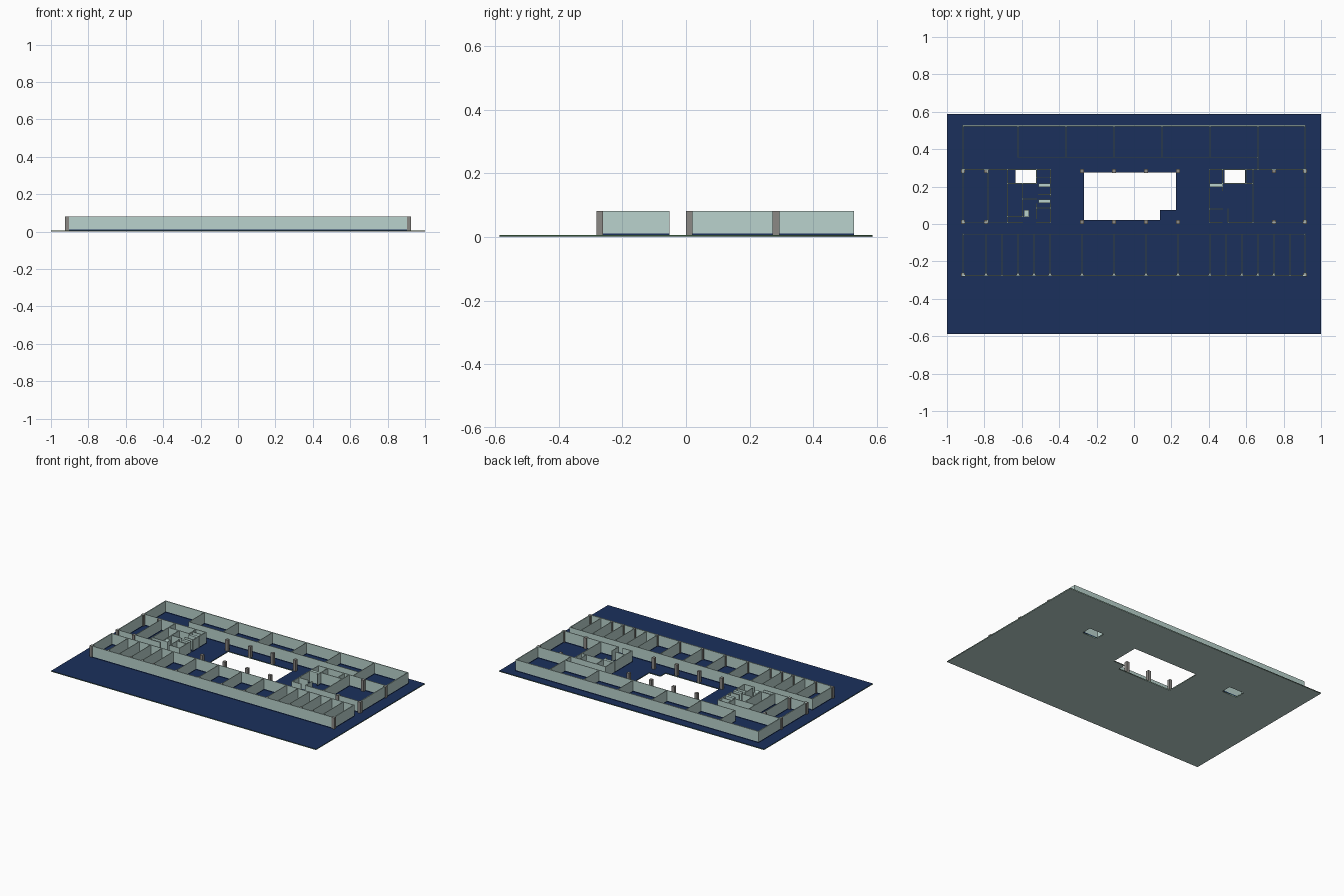
import bpy, bmesh
from mathutils import Matrix, Vector

if "Cube" in bpy.data.objects:
    bpy.data.objects.remove(bpy.data.objects["Cube"])

FLOOR, SKIRT, TOP = 0.006, 0.011, 0.082


def material(name, r, g, b):
    m = bpy.data.materials.new(name)
    m.diffuse_color = (r, g, b, 1)
    m.use_nodes = True
    m.node_tree.nodes["Principled BSDF"].inputs["Base Color"].default_value = m.diffuse_color
    return m


TEAL = material("pale_teal", 0.49, 0.65, 0.61)
NAVY = material("navy", 0.011, 0.03, 0.107)
GREEN = material("green", 0.12, 0.28, 0.08)
GREY = material("warm_grey", 0.26, 0.25, 0.235)


def boxes(name, rects, z0, z1, mat):
    """One object made of upright boxes given as (x0, y0, x1, y1)."""
    bm = bmesh.new()
    for x0, y0, x1, y1 in rects:
        mtx = (Matrix.Translation(((x0 + x1) / 2, (y0 + y1) / 2, (z0 + z1) / 2))
               @ Matrix.Diagonal((abs(x1 - x0), abs(y1 - y0), z1 - z0, 1)))
        bmesh.ops.create_cube(bm, size=1, matrix=mtx)
    me = bpy.data.meshes.new(name)
    bm.to_mesh(me)
    bm.free()
    me.materials.append(mat)
    ob = bpy.data.objects.new(name, me)
    bpy.context.collection.objects.link(ob)
    return ob


def walls(name, lines, t):
    """Walls along axis-aligned centre lines, with a navy skirting below."""
    h = t / 2
    rects = [(min(a, c) - h, min(b, d) - h, max(a, c) + h, max(b, d) + h)
             for a, b, c, d in lines]
    boxes(name, rects, SKIRT, TOP, TEAL)
    boxes(name + "_skirting", rects, FLOOR, SKIRT, NAVY)


def rect(x0, y0, x1, y1):
    return [(x0, y0), (x1, y0), (x1, y1), (x0, y1)]


def plate(name, loops, z0, z1, mat):
    """Flat plate: first loop is the outline, the others are openings."""
    cu = bpy.data.curves.new(name, 'CURVE')
    cu.dimensions = '2D'
    cu.fill_mode = 'BOTH'
    cu.extrude = (z1 - z0) / 2
    for pts in loops:
        s = cu.splines.new('POLY')
        s.points.add(len(pts) - 1)
        for p, (x, y) in zip(s.points, pts):
            p.co = (x, y, 0, 1)
        s.use_cyclic_u = True
    tmp = bpy.data.objects.new(name + "_curve", cu)
    bpy.context.collection.objects.link(tmp)
    dg = bpy.context.evaluated_depsgraph_get()
    me = bpy.data.meshes.new_from_object(tmp.evaluated_get(dg))
    bpy.data.objects.remove(tmp)
    me.transform(Matrix.Translation((0, 0, (z0 + z1) / 2)))
    me.materials.clear()
    me.materials.append(mat)
    ob = bpy.data.objects.new(name, me)
    bpy.context.collection.objects.link(ob)


# Floor slab in three layers, with the atrium and two stair openings
atrium = [(-0.267, 0.022), (0.139, 0.022), (0.139, 0.076), (0.225, 0.076),
          (0.225, 0.276), (-0.267, 0.276)]
loops = [rect(-1, -0.587, 1, 0.587), atrium,
         rect(-0.634, 0.219, -0.521, 0.289), rect(0.484, 0.219, 0.594, 0.289)]
plate("slab_base", loops, 0, 0.003, TEAL)
plate("slab_edge", loops, 0.003, 0.005, GREEN)
plate("floor_finish", loops, 0.005, FLOOR, NAVY)

# Plan lines
E = 0.914
N, NC, CN, CS, COR, S = 0.525, 0.357, 0.292, 0.009, -0.055, -0.276


def bay(n):
    return -0.791 + 0.0855 * n


# Outer walls
walls("outer_walls", [(-E, N, E, N), (-E, S, E, S)]
      + [(s * E, a, s * E, b) for s in (-1, 1)
         for a, b in ((CN, N), (CS, CN), (S, COR))], 0.006)

# South rooms: corridor wall and partitions
walls("south_partitions", [(-E, COR, E, COR)]
      + [(bay(n), S, bay(n), COR)
         for n in (0, 1, 2, 3, 4, 6, 8, 10, 12, 14, 15, 16, 17, 18, 19)], 0.004)

# North rooms: corridor wall and partitions
L, R = bay(2), bay(17)
walls("north_partitions", [(L, NC, R, NC), (R, CN, R, NC)]
      + [(x, NC, x, N) for x in (L, -0.364, bay(8), 0.15, bay(14), R)], 0.004)

# West and east end rooms
walls("end_room_walls", [(-E, CN, -0.676, CN), (-E, CS, -0.676, CS),
                         (-0.781, CS, -0.781, CN),
                         (0.636, CN, E, CN), (0.636, CS, E, CS)], 0.004)

# West service core
W0, W1 = -0.676, -0.447
walls("west_core_walls", [
    (W0, CS, W0, CN), (W1, CS, W1, 0.106), (W1, 0.15, W1, 0.19), (W1, 0.22, W1, CN),
    (W0, CN, W1, CN), (W0, CS, -0.596, CS), (-0.521, CS, W1, CS),
    (W0, 0.217, -0.521, 0.217), (-0.521, 0.217, -0.521, CN),
    (-0.521, 0.03, -0.521, 0.106), (-0.596, 0.04, -0.596, 0.217),
    (-0.596, 0.133, -0.521, 0.133), (W0, 0.04, -0.561, 0.04),
    (-0.51, 0.158, W1, 0.158), (-0.521, 0.085, W1, 0.085),
    (-0.521, 0.25, W1, 0.25)], 0.005)

# East service core
E0, E1 = 0.403, 0.636
walls("east_core_walls", [
    (E0, CS, E0, 0.19), (E0, 0.22, E0, CN), (E1, CS, E1, CN),
    (E0, CN, E1, CN), (E0, CS, 0.47, CS), (0.503, CS, E1, CS),
    (0.473, 0.18, 0.473, CN), (0.473, 0.217, E1, 0.217),
    (0.599, 0.217, 0.599, CN), (0.503, CS, 0.503, 0.08),
    (E0, 0.08, 0.473, 0.08)], 0.005)

# Solid shafts in the cores
boxes("service_shafts", [(-0.51, 0.197, W1, 0.217), (-0.51, 0.112, W1, 0.132),
                         (E0, 0.197, 0.47, 0.217), (-0.588, 0.043, -0.561, 0.076)],
      FLOOR, TOP, TEAL)

# Columns: two rows along the middle, one inside the south facade
mid = [-E, E] + [bay(n) for n in (0, 6, 8, 10, 12, 18)]
south = [-E, E] + [bay(n) for n in (0, 2, 3, 4, 6, 8, 10, 12, 14, 16, 17, 18)]


def column(x, y, hx, hy):
    return (x - hx, y - hy, x + hx, y + hy)


boxes("middle_columns", [column(x, y, 0.01, 0.0105) for x in mid for y in (0.283, 0.01)],
      FLOOR, TOP, GREY)
boxes("south_columns", [column(x, -0.271, 0.01 if abs(x) > 0.9 else 0.007,
                               0.01 if abs(x) > 0.9 else 0.0075) for x in south],
      FLOOR, TOP, GREY)
